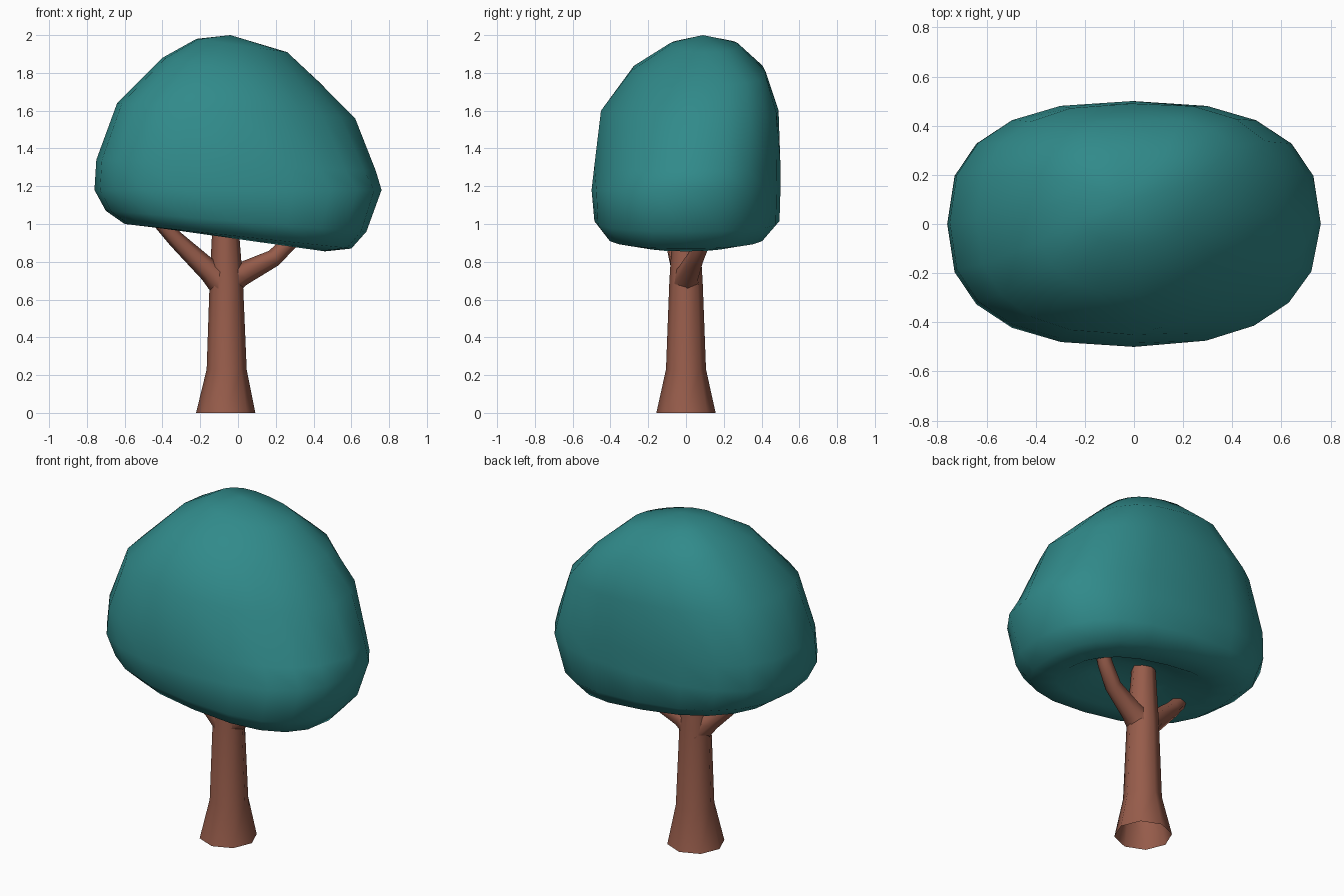
import bpy, bmesh
from math import sin, cos, pi, copysign, radians
from mathutils import Vector

if "Cube" in bpy.data.objects:
    bpy.data.objects.remove(bpy.data.objects["Cube"])


def material(name, rgb):
    m = bpy.data.materials.new(name)
    m.diffuse_color = (*rgb, 1)
    m.use_nodes = True
    m.node_tree.nodes["Principled BSDF"].inputs["Base Color"].default_value = m.diffuse_color
    return m


def skin_rings(bm, rings):
    """Bridge successive vertex rings with quads."""
    for a, b in zip(rings, rings[1:]):
        n = len(a)
        for i in range(n):
            j = (i + 1) % n
            bm.faces.new((a[i], a[j], b[j], b[i]))


def cap(bm, ring, co):
    c = bm.verts.new(co)
    for i in range(len(ring)):
        bm.faces.new((ring[i], ring[(i + 1) % len(ring)], c))


def finish(bm, name, mat, angle):
    bmesh.ops.recalc_face_normals(bm, faces=bm.faces)
    me = bpy.data.meshes.new(name)
    bm.to_mesh(me)
    bm.free()
    me.materials.append(mat)
    ob = bpy.data.objects.new(name, me)
    bpy.context.collection.objects.link(ob)
    bpy.ops.object.select_all(action='DESELECT')
    ob.select_set(True)
    bpy.context.view_layer.objects.active = ob
    bpy.ops.object.shade_smooth_by_angle(angle=radians(angle))
    return ob


def limb(name, path, sides, mat):
    """Open tapered tube along (x, y, z, radius) points, ground ring kept level."""
    bm = bmesh.new()
    pts = [Vector(p[:3]) for p in path]
    rings = []
    for k, p in enumerate(pts):
        d = pts[min(k + 1, len(pts) - 1)] - pts[max(k - 1, 0)]
        if p.z == 0:
            d = Vector((0, 0, 1))
        u = Vector((0, 1, 0)).cross(d).normalized()
        v = d.cross(u).normalized()
        r = path[k][3]
        rings.append([bm.verts.new(p + r * (cos(t) * u + sin(t) * v))
                      for t in (2 * pi * i / sides for i in range(sides))])
    skin_rings(bm, rings)
    return finish(bm, name, mat, 75)


bark = material("bark", (0.31, 0.108, 0.07))
leaf = material("leaf", (0.03, 0.255, 0.255))

# Trunk and branches
limb("trunk", [(-.065, 0, 0, .157), (-.06, 0, .23, .106),
               (-.062, 0, .7, .088), (-.068, 0, 1.1, .062)], 8, bark)
limb("right_branch", [(-.05, 0, .70, .085), (.02, .01, .735, .062), (.19, .05, .82, .046),
                      (.28, .09, .91, .042), (.33, .11, 1.0, .038)], 6, bark)
limb("left_branch", [(-.07, 0, .68, .085), (-.15, -.02, .75, .06),
                     (-.33, -.07, .92, .044), (-.44, -.11, 1.04, .036)], 6, bark)

# Canopy: tilted rounded rings
# (x left, z left, x right, z right, y front, y back, front-right dent, back-right bulge)
RINGS = [(-.22, 1.98, .26, 1.91, -.09, .28, .12, 0),
         (-.40, 1.88, .44, 1.74, -.29, .42, .15, .08),
         (-.64, 1.64, .62, 1.56, -.45, .49, .14, .03),
         (-.75, 1.34, .73, 1.28, -.485, .50, .08, 0),
         (-.76, 1.18, .76, 1.18, -.50, .50, .02, 0),
         (-.70, 1.07, .68, .96, -.485, .495, 0, 0),
         (-.60, 1.00, .60, .87, -.42, .42, 0, 0),
         (-.46, .985, .46, .855, -.28, .28, 0, 0),
         (-.26, 1.03, .26, .97, -.15, .15, 0, 0)]
SEG = 20
bm = bmesh.new()
rings = []
for xl, zl, xr, zr, yf, yb, dent, bulge in RINGS:
    ring = []
    for i in range(SEG):
        t = 2 * pi * i / SEG
        c, s = cos(t), sin(t)
        k = 1
        if c > 0:
            k += bulge * max(0, sin(2 * t)) - dent * max(0, -sin(2 * t))
        ex = k * copysign(abs(c) ** .8, c)
        ey = k * copysign(abs(s) ** .8, s)
        x = (xl + xr) / 2 + ex * (xr - xl) / 2
        y = (yf + yb) / 2 + ey * (yb - yf) / 2
        z = zl + (zr - zl) * (x - xl) / (xr - xl)
        ring.append(bm.verts.new((x, y, z)))
    rings.append(ring)
skin_rings(bm, rings)
cap(bm, rings[0], (-.04, .09, 2.0))
cap(bm, rings[-1], (0, 0, 1.04))
finish(bm, "canopy", leaf, 80)
